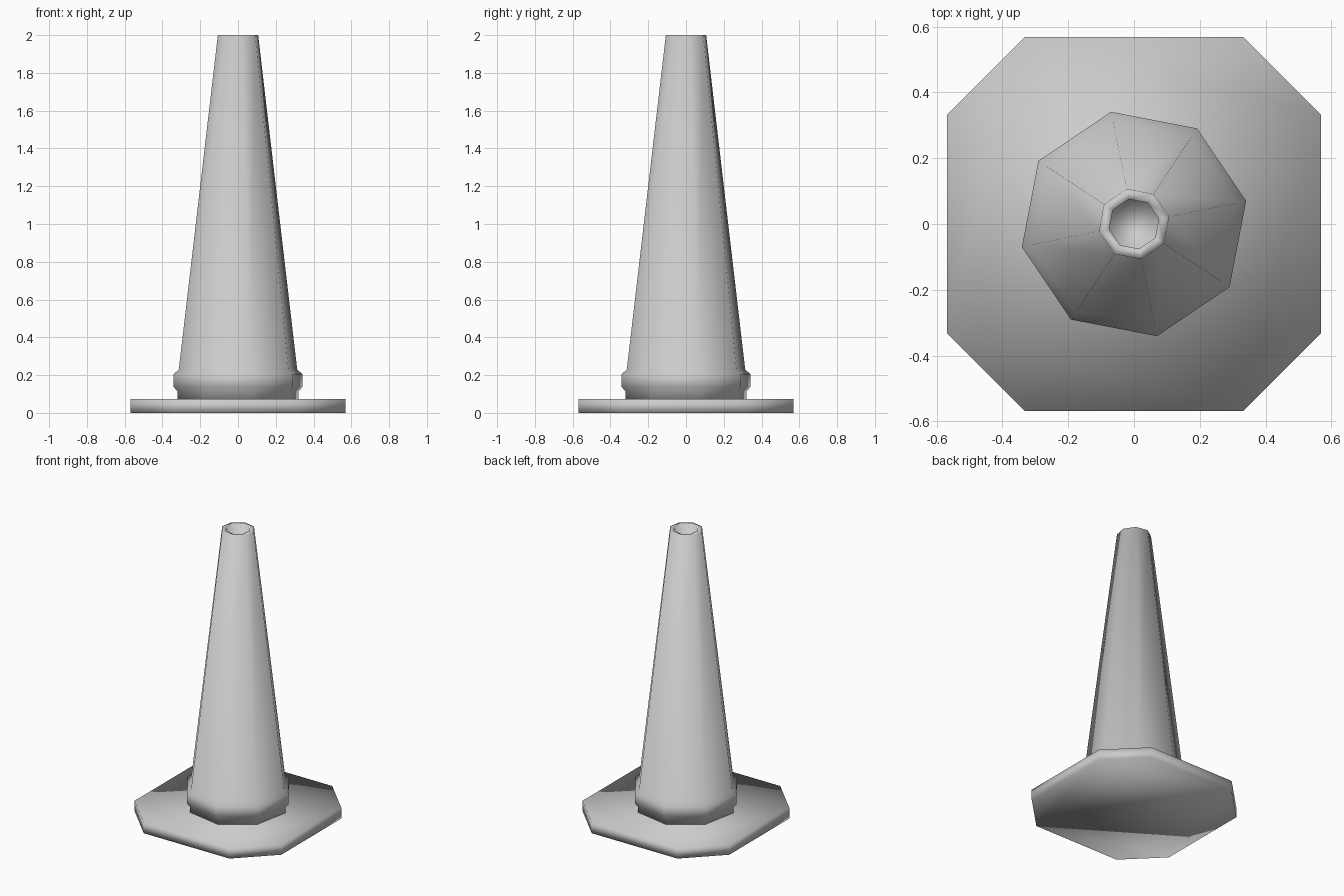
import bpy, bmesh
from math import cos, sin, radians

if "Cube" in bpy.data.objects:
    bpy.data.objects.remove(bpy.data.objects["Cube"])


def lathe(name, profile, start, sides=8):
    """Revolve (radius, z) rings into a closed, smooth, low-poly solid."""
    bm = bmesh.new()
    rings = []
    for r, z in profile:
        angles = [radians(start + 360 * i / sides) for i in range(sides)]
        rings.append([bm.verts.new((r * cos(a), r * sin(a), z)) for a in angles])
    for lo, hi in zip(rings, rings[1:]):
        for i in range(sides):
            j = (i + 1) % sides
            bm.faces.new((lo[i], lo[j], hi[j], hi[i]))
    bm.faces.new(rings[0][::-1])
    bm.faces.new(rings[-1])
    return finish(name, bm)


def finish(name, bm):
    bmesh.ops.recalc_face_normals(bm, faces=bm.faces[:])
    for f in bm.faces:
        f.smooth = True
    mesh = bpy.data.meshes.new(name)
    bm.to_mesh(mesh)
    bm.free()
    obj = bpy.data.objects.new(name, mesh)
    bpy.context.collection.objects.link(obj)
    return obj


# Base plate: square with clipped corners
HALF, CUT, THICK = 0.568, 0.332, 0.074
outline = [(HALF, -CUT), (HALF, CUT), (CUT, HALF), (-CUT, HALF),
           (-HALF, CUT), (-HALF, -CUT), (-CUT, -HALF), (CUT, -HALF)]
bm = bmesh.new()
bottom = bm.faces.new([bm.verts.new((x, y, 0)) for x, y in outline])
ext = bmesh.ops.extrude_face_region(bm, geom=[bottom], use_keep_orig=True)
top_verts = [g for g in ext["geom"] if isinstance(g, bmesh.types.BMVert)]
bmesh.ops.translate(bm, verts=top_verts, vec=(0, 0, THICK))
finish("base_plate", bm)

# Cone body: collar, taper, rim and recessed tip
lathe("cone_body", [
    (0.327, THICK), (0.327, 0.115), (0.348, 0.137), (0.348, 0.205),
    (0.320, 0.23), (0.109, 2.0), (0.077, 2.0), (0.077, 1.9),
], start=11.6)
